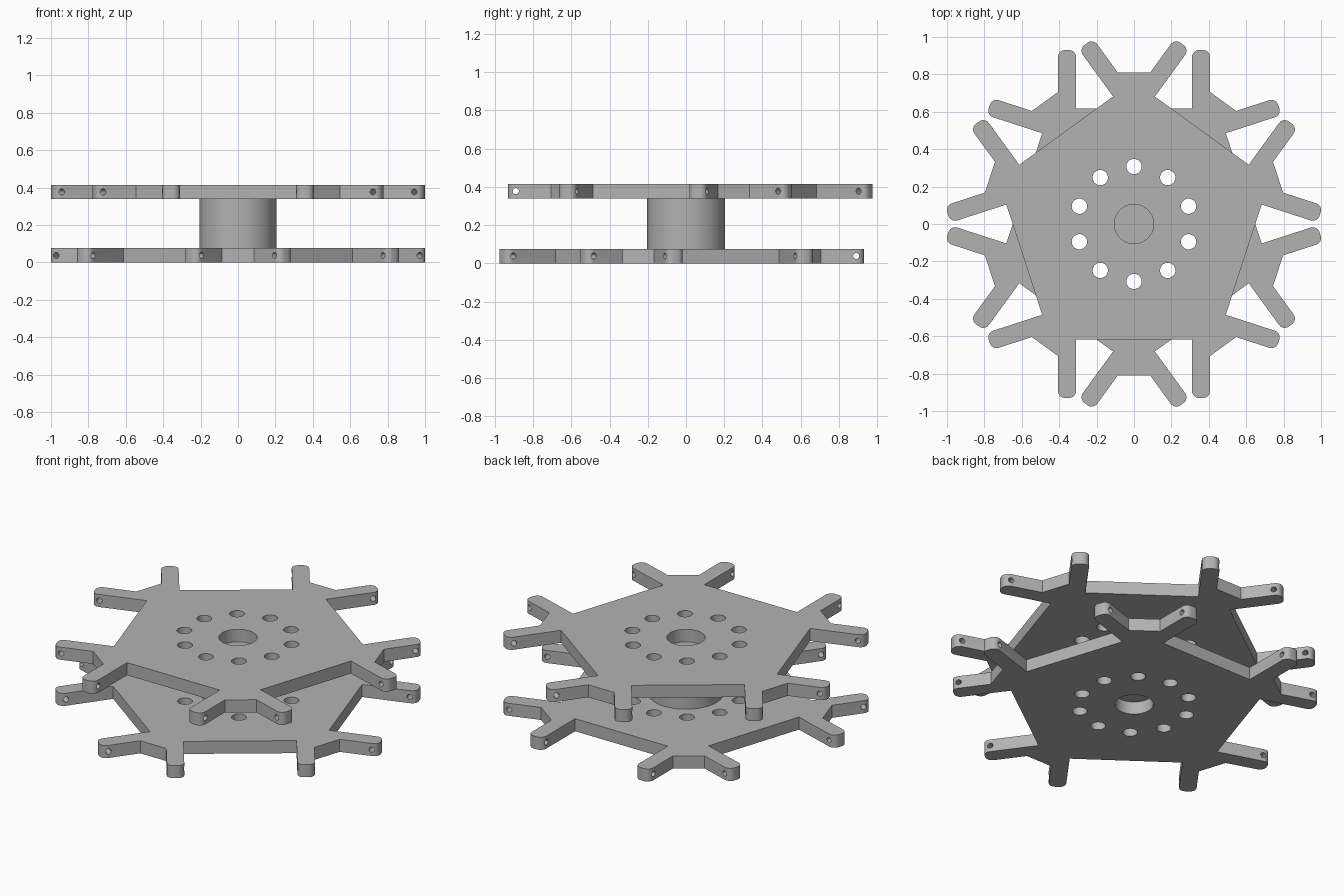
import bpy, bmesh, math
from mathutils import Matrix, Vector

cube = bpy.data.objects.get("Cube")
if cube:
    bpy.data.objects.remove(cube, do_unlink=True)

THICK, TOP_Z = 0.076, 0.339
EDGE, TIP = 0.617, 0.93          # distance from centre to plate side and arm tip
ARM_IN, ARM_OUT = 0.31, 0.406    # arm sides, measured along the plate side
FILLET = 0.037
STEP = math.tau / 5

grey = bpy.data.materials.new("plain grey")
grey.use_nodes = True
colour = (0.45, 0.45, 0.45, 1)
grey.diffuse_color = colour
grey.node_tree.nodes["Principled BSDF"].inputs["Base Color"].default_value = colour


def make_object(name, bm):
    mesh = bpy.data.meshes.new(name)
    bmesh.ops.recalc_face_normals(bm, faces=bm.faces)
    bm.to_mesh(mesh)
    bm.free()
    mesh.materials.append(grey)
    obj = bpy.data.objects.new(name, mesh)
    bpy.context.collection.objects.link(obj)
    return obj


def cylinder(bm, radius, depth, matrix, segments=32):
    bmesh.ops.create_cone(bm, cap_ends=True, segments=segments, radius1=radius,
                          radius2=radius, depth=depth, matrix=matrix)


def smooth(obj):
    bpy.ops.object.select_all(action='DESELECT')
    obj.select_set(True)
    bpy.context.view_layer.objects.active = obj
    bpy.ops.object.shade_smooth_by_angle(angle=math.radians(30))


def half_side():
    """Outline of one arm: side root, rounded tip, outer root (out, along)."""
    pts = [(EDGE, ARM_IN)]
    for along, start in ((ARM_IN + FILLET, -90), (ARM_OUT - FILLET, 0)):
        for i in range(7):
            a = math.radians(start + 15 * i)
            pts.append((TIP - FILLET + FILLET * math.cos(a),
                        along + FILLET * math.sin(a)))
    # the outer root lies on the flat corner between two arms
    half = STEP / 2
    out = (0.81 - ARM_OUT * math.sin(half)) / math.cos(half)
    return pts + [(out, ARM_OUT)]


def make_plate(name, z, turn):
    # five-sided outline with a pair of arms at every corner
    arm = half_side()
    side = [(u, -v) for u, v in reversed(arm)] + arm
    bm = bmesh.new()
    verts = []
    for k in range(5):
        rot = Matrix.Rotation(turn + k * STEP, 3, 'Z')
        verts += [bm.verts.new(rot @ Vector((u, v, z))) for u, v in side]
    face = bm.faces.new(verts)
    ext = bmesh.ops.extrude_face_region(bm, geom=[face])
    top = [g for g in ext["geom"] if isinstance(g, bmesh.types.BMVert)]
    bmesh.ops.translate(bm, verts=top, vec=(0, 0, THICK))
    plate = make_object(name, bm)

    # centre bore, ring of ten holes and cross holes through the arm tips
    bm = bmesh.new()
    mid = Matrix.Translation((0, 0, z + THICK / 2))
    cylinder(bm, 0.105, 0.2, mid, 64)
    for k in range(10):
        rot = Matrix.Rotation(turn + k * STEP / 2, 4, 'Z')
        cylinder(bm, 0.041, 0.2, mid @ rot @ Matrix.Translation((0.307, 0, 0)))
    for k in range(5):
        rot = Matrix.Rotation(turn + k * STEP, 4, 'Z')
        cylinder(bm, 0.016, 0.92, mid @ rot @ Matrix.Translation((0.89, 0, 0))
                 @ Matrix.Rotation(math.pi / 2, 4, 'X'), 20)
    cutter = make_object(name + "_cutter", bm)
    cutter.hide_render = True

    mod = plate.modifiers.new("holes", 'BOOLEAN')
    mod.operation, mod.solver, mod.object = 'DIFFERENCE', 'EXACT', cutter
    bpy.context.view_layer.objects.active = plate
    bpy.ops.object.modifier_apply(modifier=mod.name)
    bpy.data.objects.remove(cutter, do_unlink=True)
    smooth(plate)


# two plates, turned half a step against each other
make_plate("upper_plate", TOP_Z, -math.pi / 2)
make_plate("lower_plate", 0, math.pi / 2)

# solid hub between the plates
bm = bmesh.new()
cylinder(bm, 0.205, TOP_Z - THICK,
         Matrix.Translation((0, 0, (TOP_Z + THICK) / 2)), 64)
smooth(make_object("hub", bm))
